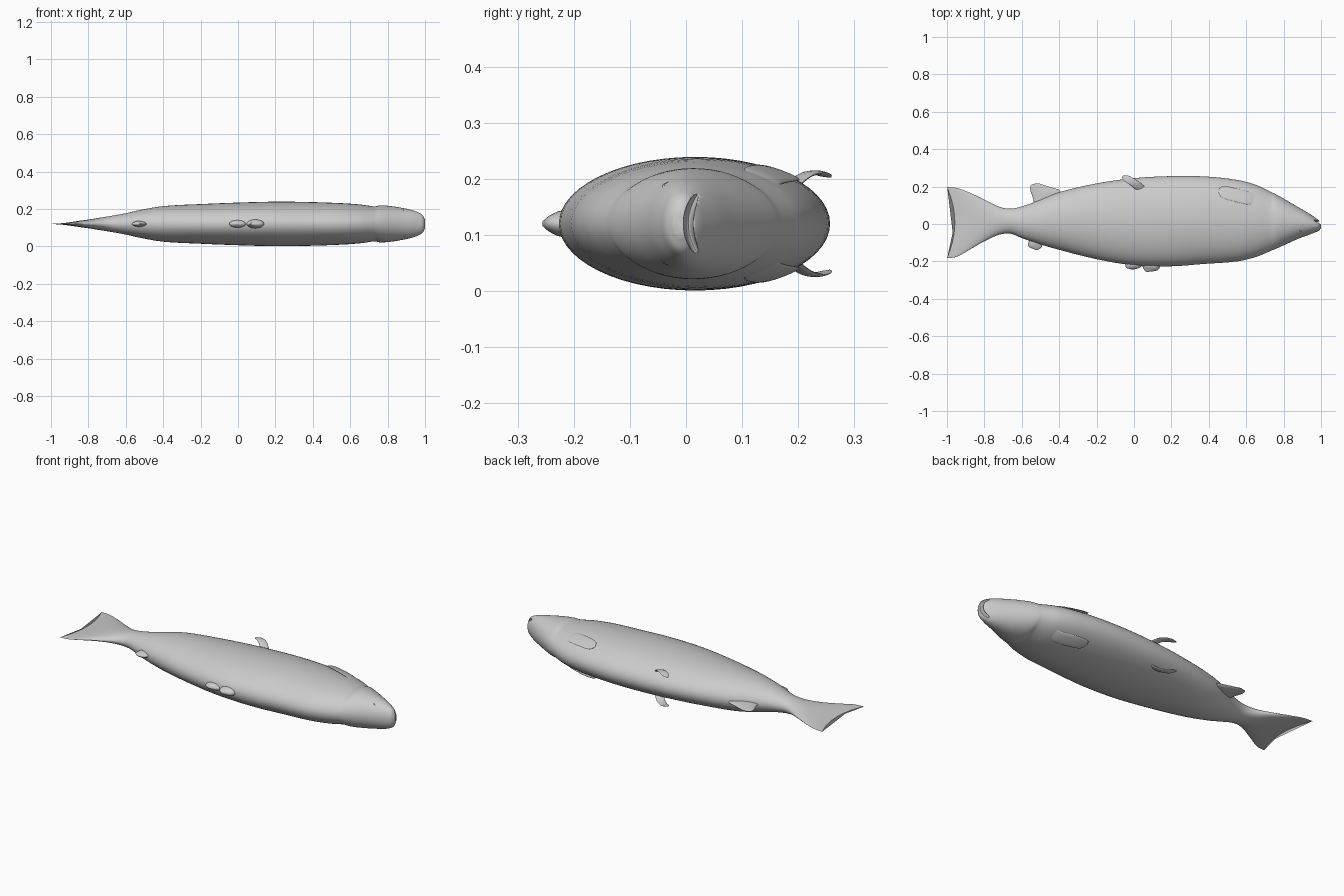
import bpy, bmesh, math
from mathutils import Vector

if "Cube" in bpy.data.objects:
    bpy.data.objects.remove(bpy.data.objects["Cube"])

MID = 0.12  # height of the symmetry plane
skin = bpy.data.materials.new("pale grey")
skin.diffuse_color = (0.6, 0.6, 0.6, 1)
skin.use_nodes = True
skin.node_tree.nodes["Principled BSDF"].inputs["Base Color"].default_value = skin.diffuse_color


def resample(rows, steps):
    """Smooth curve through rows of numbers, spaced by centre distance."""
    t = [0.0]
    for a, b in zip(rows, rows[1:]):
        t.append(t[-1] + max((Vector(b[:3]) - Vector(a[:3])).length, 1e-4))
    n = len(rows)

    def slope(i, k):
        a, b = max(i - 1, 0), min(i + 1, n - 1)
        return (rows[b][k] - rows[a][k]) / (t[b] - t[a])
    out = []
    for i in range(n - 1):
        h = t[i + 1] - t[i]
        for s in range(steps):
            u = s / steps
            out.append([(2*u**3 - 3*u*u + 1) * rows[i][k] + (u**3 - 2*u*u + u) * h * slope(i, k)
                        + (3*u*u - 2*u**3) * rows[i + 1][k] + (u**3 - u*u) * h * slope(i + 1, k)
                        for k in range(len(rows[0]))])
    out.append(list(rows[-1]))
    return out


def loft(name, rows, sides=24, steps=5, bend=None, mirror=False):
    """Elliptical loft; each row is centre, half chord and half thickness."""
    bm = bmesh.new()
    rings = []
    for r in resample(rows, steps):
        c, w, d = Vector(r[:3]), Vector(r[3:6]), Vector(r[6:9])
        ring = []
        for i in range(sides):
            a = math.tau * i / sides
            p = c + w * math.cos(a) + d * math.sin(a)
            if bend:
                p = bend(p, math.cos(a))
            if mirror:
                p.z = 2 * MID - p.z
            ring.append(bm.verts.new(p))
        rings.append(ring)
    for a, b in zip(rings, rings[1:]):
        for i in range(sides):
            j = (i + 1) % sides
            bm.faces.new((a[i], a[j], b[j], b[i]))
    bm.faces.new(rings[0])
    bm.faces.new(rings[-1])
    bmesh.ops.recalc_face_normals(bm, faces=bm.faces)
    me = bpy.data.meshes.new(name)
    bm.to_mesh(me)
    bm.free()
    me.materials.append(skin)
    ob = bpy.data.objects.new(name, me)
    bpy.context.collection.objects.link(ob)
    bpy.ops.object.select_all(action='DESELECT')
    ob.select_set(True)
    bpy.context.view_layer.objects.active = ob
    bpy.ops.object.shade_smooth_by_angle(angle=math.radians(40))
    return ob


# Body with tail: x, belly y, back y, half thickness
stations = [(-1.0, .197, -.182, .002), (-.95, .193, -.176, .006), (-.88, .168, -.138, .014),
            (-.80, .130, -.092, .024), (-.72, .092, -.057, .036), (-.66, .082, -.052, .046),
            (-.60, .094, -.075, .057), (-.53, .118, -.100, .073), (-.40, .170, -.138, .095),
            (-.20, .217, -.188, .106), (0, .245, -.221, .114), (.2, .256, -.226, .119),
            (.38, .254, -.213, .117), (.55, .236, -.200, .111), (.65, .210, -.177, .104),
            (.715, .180, -.151, .095), (.735, .170, -.142, .094), (.76, .158, -.132, .099),
            (.82, .124, -.105, .095), (.88, .089, -.078, .085), (.93, .060, -.060, .074),
            (.965, .037, -.046, .061), (.988, .020, -.036, .046), (1.0, .004, -.022, .022)]


def fork(p, v):
    """Hollow the trailing edge of the tail."""
    k = min(max((-.72 - p.x) / .28, 0), 1)
    p.x += .042 * k * k * (1 - v * v)
    return p


body = loft("body", [(x, (a + b) / 2, MID, 0, (a - b) / 2, 0, 0, 0, h)
                     for x, a, b, h in stations], sides=56, steps=4, bend=fork)

# Mouth slit, arched towards the corners of the jaw
cutter = loft("mouth_cutter", [(1.005, .004 + .018 * (s / .055) ** 2, MID + s,
                                .055 - 4 * s * s, 0, 0, 0, .009, 0)
                               for s in (-.075, -.05, -.025, 0, .025, .05, .075)])
cutter.hide_render = True
cutter.hide_viewport = True
cut = body.modifiers.new("mouth", 'BOOLEAN')
cut.operation = 'DIFFERENCE'
cut.object = cutter

for side, flip in (("upper", False), ("lower", True)):
    # Side fins lying along the flank
    loft(side + "_pectoral_fin",
         [(.65, .135, .196, 0, .026, -.010, 0, .001, .004),
          (.61, .138, .205, 0, .034, -.013, 0, .002, .006),
          (.54, .156, .210, 0, .036, -.014, 0, .002, .005),
          (.49, .168, .211, 0, .034, -.013, 0, .001, .004),
          (.463, .173, .211, 0, .024, -.009, 0, .001, .003),
          (.452, .175, .210, 0, .004, -.001, 0, 0, .001)], mirror=flip)
    # Belly fins curling outwards
    loft(side + "_pelvic_fin",
         [(.035, .190, .190, .020, .012, 0, 0, -.003, .006),
          (.010, .212, .206, .018, .013, 0, 0, 0, .005),
          (-.020, .232, .211, .016, .013, 0, 0, 0, .004),
          (-.045, .247, .207, .013, .012, 0, 0, .001, .003),
          (-.062, .256, .203, .003, .003, 0, 0, 0, .001)], mirror=flip)
    # Eye: rim ring and ball
    tilt = (math.radians(-18), math.radians(22), 0)
    for name, kind in (("eye", 0), ("eye_rim", 1)):
        z = MID + .069
        if kind:
            bpy.ops.mesh.primitive_torus_add(major_radius=.012, minor_radius=.003,
                                             major_segments=24, minor_segments=8)
        else:
            bpy.ops.mesh.primitive_uv_sphere_add(radius=.011, segments=20, ring_count=10)
        ob = bpy.context.object
        ob.name = side + "_" + name
        s = -1 if flip else 1
        ob.location = (.895, -.028, MID + s * (z - MID))
        ob.rotation_euler = (-tilt[0] * s, tilt[1] * s, 0)
        if not kind:
            ob.scale.z = .45
        ob.data.materials.append(skin)
        bpy.ops.object.shade_smooth_by_angle(angle=math.radians(60))

# Fins on the centre line: each row is x, y, half chord (x, y), half thickness
fins = {
    "anal_fin": [(-.455, .115, .075, .035, .014), (-.470, .160, .070, .022, .011),
                 (-.490, .185, .064, .006, .008), (-.505, .205, .045, -.004, .005),
                 (-.515, .217, .008, 0, .002)],
    "front_dorsal_fin": [(.090, -.200, .050, 0, .026), (.092, -.228, .046, -.004, .022),
                         (.085, -.243, .036, -.006, .014), (.070, -.256, .006, 0, .004)],
    "rear_dorsal_fin": [(0, -.195, .046, 0, .022), (-.002, -.222, .044, 0, .019),
                        (-.006, -.235, .034, 0, .012), (-.008, -.243, .006, 0, .003)],
    "adipose_fin": [(-.520, -.080, .042, .010, .018), (-.526, -.108, .040, .006, .014),
                    (-.526, -.126, .030, 0, .009), (-.520, -.138, .006, 0, .003)],
}
for name, rows in fins.items():
    loft(name, [(x, y, MID, cx, cy, 0, 0, 0, h) for x, y, cx, cy, h in rows])
